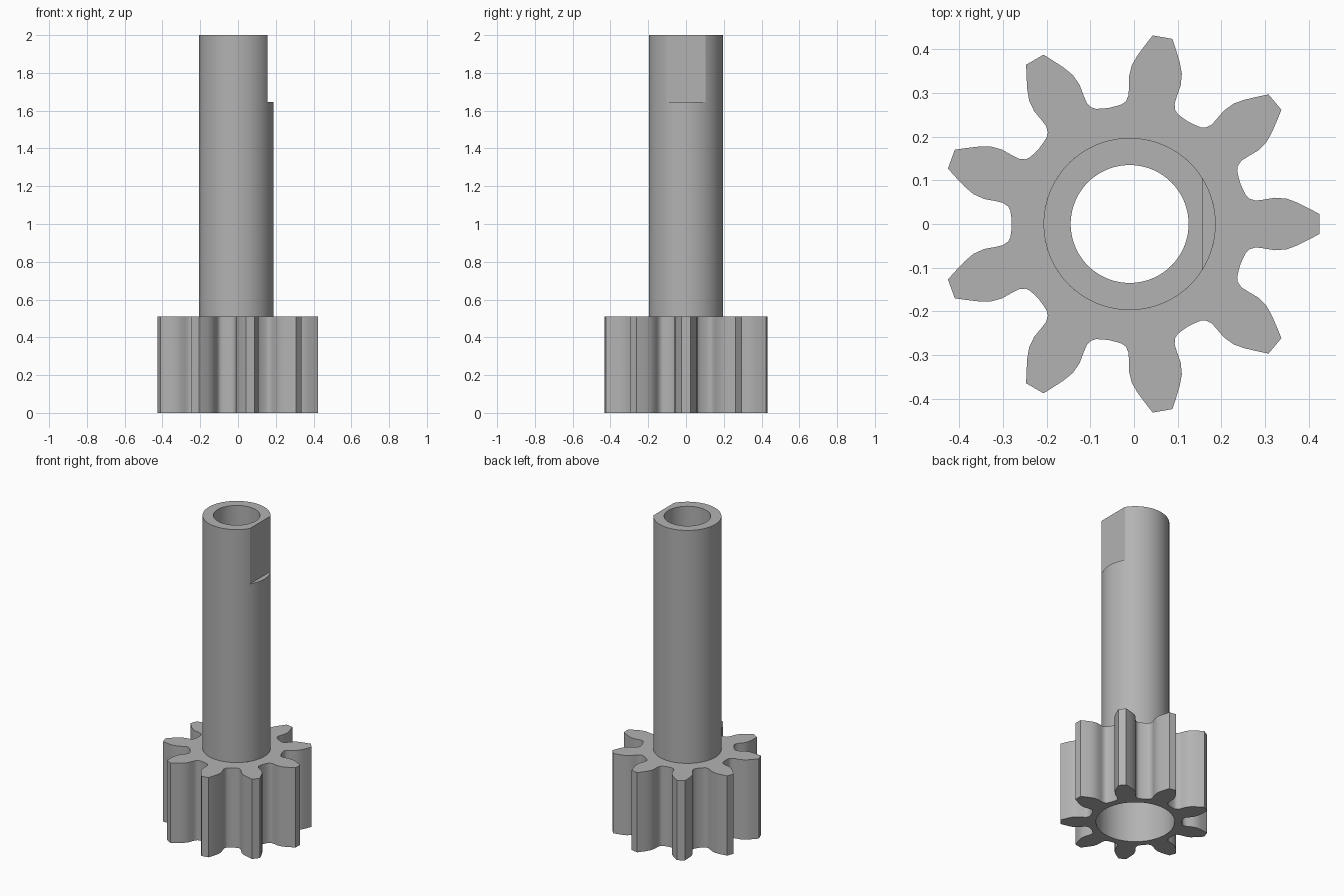
import bpy, bmesh
from math import radians, degrees, atan2, hypot, acos, cos, sin, pi

if "Cube" in bpy.data.objects:
    bpy.data.objects.remove(bpy.data.objects["Cube"])

AXIS_X = -0.01
SHAFT_R, BORE_R, POCKET_R = 0.197, 0.135, 0.228
GEAR_TOP, POCKET_TOP = 0.51, 0.40
FLAT_X, FLAT_Z, TOP = 0.167, 1.645, 2.0
TEETH = 9

steel = bpy.data.materials.new("grey_steel")
steel.use_nodes = True
GREY = (0.45, 0.45, 0.45, 1)
steel.diffuse_color = GREY
steel.node_tree.nodes["Principled BSDF"].inputs["Base Color"].default_value = GREY


def circle(radius, angles):
    return [(radius * cos(a), radius * sin(a)) for a in angles]


def loft(name, sections):
    """Skin a list of (outline, z) sections, all with the same point count."""
    bm = bmesh.new()
    rings = [[bm.verts.new((x, y, z)) for x, y in pts] for pts, z in sections]
    for a, b in zip(rings, rings[1:]):
        for i in range(len(a)):
            j = (i + 1) % len(a)
            bm.faces.new((a[i], a[j], b[j], b[i]))
    bmesh.ops.remove_doubles(bm, verts=bm.verts, dist=1e-5)
    mesh = bpy.data.meshes.new(name)
    bm.to_mesh(mesh)
    bm.free()
    mesh.materials.append(steel)
    obj = bpy.data.objects.new(name, mesh)
    obj.location.x = AXIS_X
    bpy.context.collection.objects.link(obj)
    bpy.ops.object.select_all(action="DESELECT")
    obj.select_set(True)
    bpy.context.view_layer.objects.active = obj
    bpy.ops.object.shade_smooth_by_angle(angle=radians(30))
    return obj


# Half of one tooth gap, from its root to the tooth tip
half_gap = [(0.27, 0), (0.271, 0.015), (0.273, 0.03), (0.278, 0.04),
            (0.29, 0.0485), (0.307, 0.0525), (0.333, 0.0572),
            (0.358, 0.0686), (0.378, 0.0857), (0.399, 0.108), (0.416, 0.127)]
gap = [(u, -v) for u, v in reversed(half_gap[1:])] + half_gap
polar = [(hypot(u, v), atan2(v, u) + pi + k * 2 * pi / TEETH)
         for k in range(TEETH) for u, v in gap]
gear_outline = [(r * cos(a), r * sin(a)) for r, a in polar]
gear_angles = [a for r, a in polar]

# Pinion gear with a wide pocket in its underside
pocket = circle(POCKET_R, gear_angles)
collar = circle(SHAFT_R, gear_angles)
loft("pinion_gear", [(collar, POCKET_TOP), (pocket, POCKET_TOP), (pocket, 0),
                     (gear_outline, 0), (gear_outline, GEAR_TOP),
                     (collar, GEAR_TOP)])

# Hollow shaft with a flat cut on one side of its upper end
half = acos(FLAT_X / SHAFT_R)
angles = [-half + 2 * half * i / 24 for i in range(24)]
angles += [half + (2 * pi - 2 * half) * i / 96 for i in range(96)]
outer = circle(SHAFT_R, angles)
flatted = [(min(x, FLAT_X), y) for x, y in outer]
bore = circle(BORE_R, angles)
loft("hollow_shaft", [(outer, GEAR_TOP), (outer, FLAT_Z), (flatted, FLAT_Z),
                      (flatted, TOP), (bore, TOP), (bore, POCKET_TOP),
                      (outer, POCKET_TOP)])
